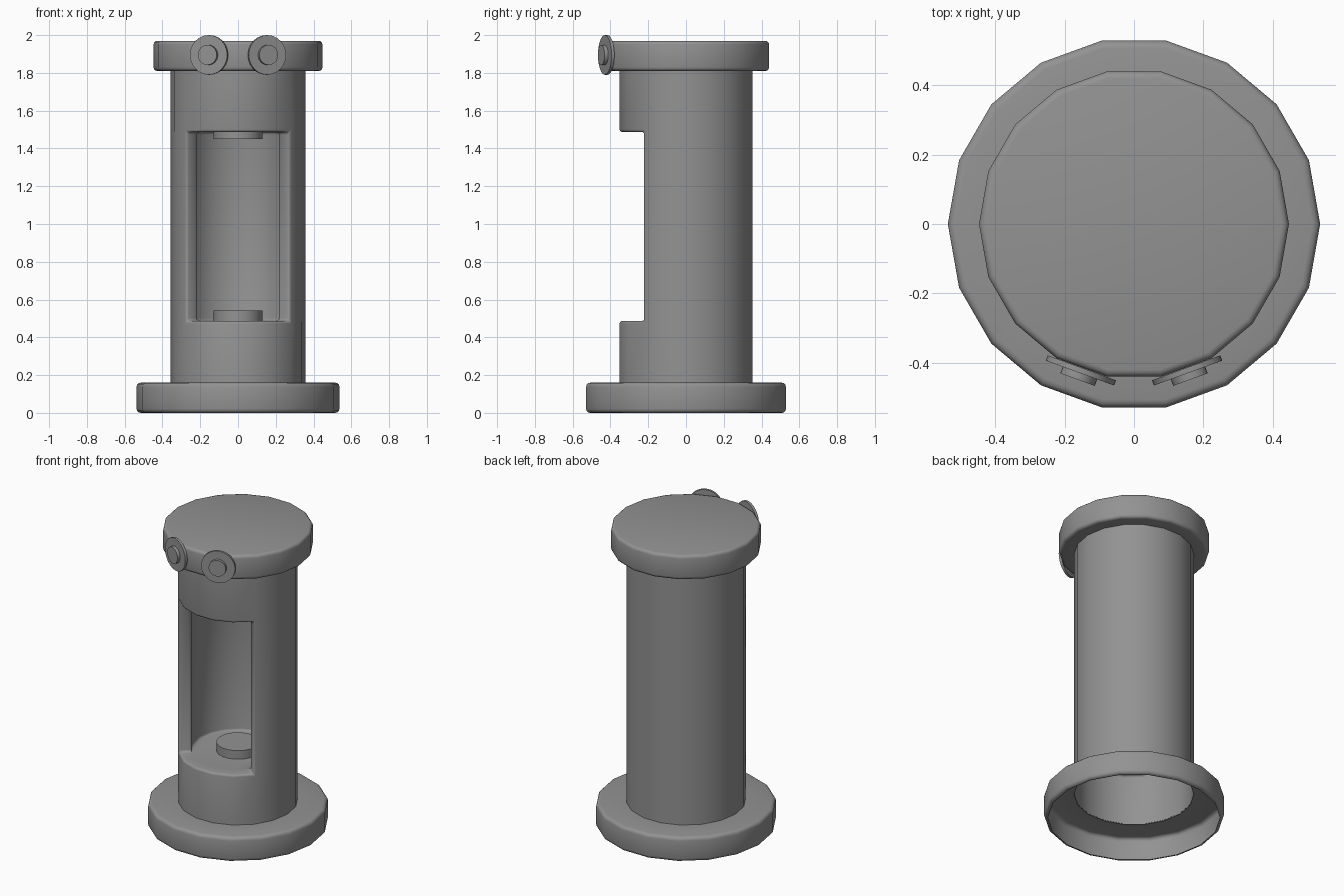
import bpy, bmesh, math
from mathutils import Matrix, Vector

if "Cube" in bpy.data.objects:
    bpy.data.objects.remove(bpy.data.objects["Cube"])

N = 18  # sides of every large round part

grey = bpy.data.materials.new("dark_grey")
grey.diffuse_color = (0.29, 0.29, 0.29, 1)
grey.use_nodes = True
grey.node_tree.nodes["Principled BSDF"].inputs["Base Color"].default_value = grey.diffuse_color


def finish(name, bm, bevel=0.0, segs=3):
    """Turn a bmesh into a smooth-by-angle object, optionally bevelled."""
    bmesh.ops.remove_doubles(bm, verts=bm.verts, dist=1e-5)
    bmesh.ops.recalc_face_normals(bm, faces=bm.faces)
    mesh = bpy.data.meshes.new(name)
    bm.to_mesh(mesh)
    bm.free()
    mesh.materials.append(grey)
    ob = bpy.data.objects.new(name, mesh)
    bpy.context.collection.objects.link(ob)
    bpy.ops.object.select_all(action='DESELECT')
    ob.select_set(True)
    bpy.context.view_layer.objects.active = ob
    if bevel:
        mod = ob.modifiers.new("edge_bevel", 'BEVEL')
        mod.width, mod.segments = bevel, segs
        mod.limit_method, mod.angle_limit = 'ANGLE', math.radians(40)
        # bake the bevel so the rounded edges are shaded smoothly
        bpy.ops.object.modifier_apply(modifier=mod.name)
    bpy.ops.object.shade_smooth_by_angle(angle=math.radians(40))
    return ob


def ring(bm, r, z, n=N):
    return [bm.verts.new((r * math.cos(2 * math.pi * i / n),
                          r * math.sin(2 * math.pi * i / n), z)) for i in range(n)]


def bridge(bm, a, b, segments=None):
    n = len(a)
    for i in (range(n) if segments is None else segments):
        j = (i + 1) % n
        bm.faces.new((a[i], a[j], b[j], b[i]))


def lathe(bm, profile, n=N, cap_start=False, cap_end=False):
    rings = [ring(bm, r, z, n) for r, z in profile]
    for a, b in zip(rings, rings[1:]):
        bridge(bm, a, b)
    if cap_start:
        bm.faces.new(rings[0])
    if cap_end:
        bm.faces.new(rings[-1])


# base: hollow foot, open underneath
bm = bmesh.new()
lathe(bm, [(0.356, 0.16), (0.537, 0.16), (0.537, 0.0), (0.512, 0.0)])
finish("base", bm, 0.022)

# cap: closed lid with a flat underside around the column
bm = bmesh.new()
lathe(bm, [(0.35, 1.81), (0.447, 1.81), (0.447, 1.97)], cap_end=True)
finish("cap", bm, 0.02)

# column: thick wall with a five-segment window into a round chamber
R, RI, Z0, Z1 = 0.357, 0.28, 0.487, 1.487
window = [11, 12, 13, 14, 15]
solid = [i for i in range(N) if i not in window]
bm = bmesh.new()
o0, o1, o2, o3 = [ring(bm, R, z) for z in (0.155, Z0, Z1, 1.815)]
i1, i2 = ring(bm, RI, Z0), ring(bm, RI, Z1)
bridge(bm, o0, o1)
bridge(bm, o1, o2, solid)
bridge(bm, o2, o3)
bridge(bm, i1, i2, solid)
bm.faces.new(i1)
bm.faces.new(i2)
bridge(bm, i1, o1, window)
bridge(bm, i2, o2, window)
for k in (window[0], window[-1] + 1):
    bm.faces.new((o1[k], i1[k], i2[k], o2[k]))
finish("column", bm, 0.014)

# round contacts on the chamber floor and ceiling
for name, za, zb in (("lower_contact", Z0 - 0.003, 0.543), ("upper_contact", Z1 + 0.003, 1.45)):
    bm = bmesh.new()
    lathe(bm, [(0.13, za), (0.13, zb)], cap_start=True, cap_end=True)
    finish(name, bm)

# pair of stepped round buttons on the front of the cap
for side, name in ((-1, "left_button"), (1, "right_button")):
    bm = bmesh.new()
    lathe(bm, [(0.105, -0.016), (0.105, 0), (0.053, 0), (0.053, 0.02)],
          24, cap_start=True, cap_end=True)
    ob = finish(name, bm)
    ob.matrix_world = (Matrix.Translation(Vector((side * 0.156, -0.43, 1.895)))
                       @ Matrix.Rotation(side * math.radians(20), 4, 'Z')
                       @ Matrix.Rotation(math.radians(90), 4, 'X'))
